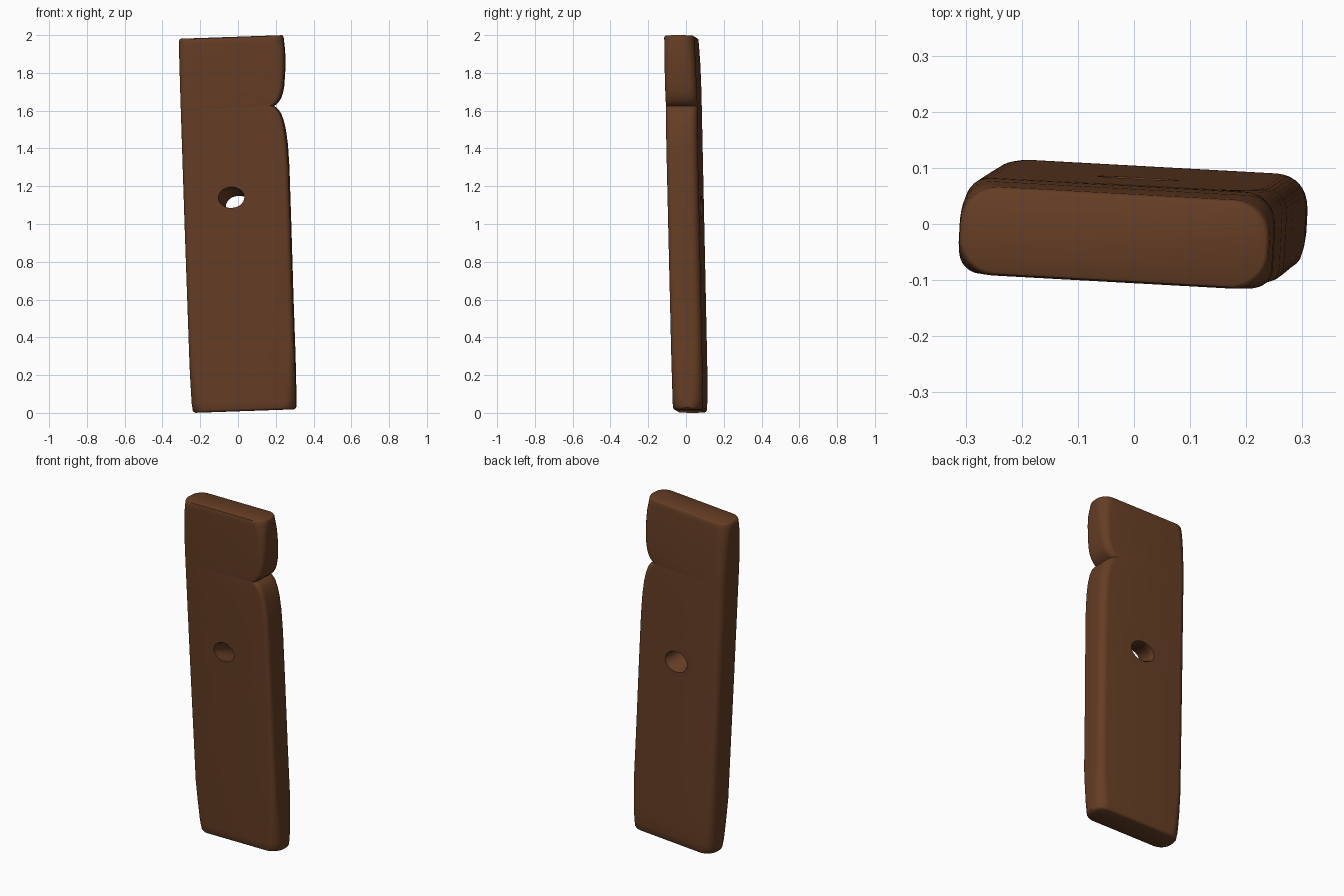
import bpy, bmesh, math
from mathutils import Vector

if "Cube" in bpy.data.objects:
    bpy.data.objects.remove(bpy.data.objects["Cube"])

# Key values along the height: (z, value)
RIGHT = [(0.0, .302), (.03, .309), (.2, .306), (.6, .292), (1.0, .28), (1.3, .27), (1.42, .262),
         (1.5, .251), (1.55, .239), (1.585, .226), (1.605, .213), (1.617, .2), (1.625, .188),
         (1.633, .2), (1.645, .213), (1.665, .226), (1.69, .235), (1.73, .243), (1.8, .248),
         (1.86, .25), (1.92, .248), (1.97, .243), (2.0, .24)]
LEFT = [(0.0, -.236), (.03, -.243), (.2, -.252), (1.0, -.28), (1.95, -.311), (2.0, -.309)]
FRONT_RADIUS = [(0, .07), (.08, .055), (.3, .03), (1.7, .025), (1.9, .04), (2, .07)]
BACK_RADIUS = [(0, .07), (.08, .06), (.3, .042), (1.7, .042), (1.9, .055), (2, .07)]
BACK_DEPTH = [(0, .076), (.1, .082), (1.7, .085), (1.85, .083), (2, .076)]
YAW, SLANT, TOP = 0.055, 0.035, 1.983


def lerp(table, z):
    if z <= table[0][0]:
        return table[0][1]
    for (a, va), (b, vb) in zip(table, table[1:]):
        if z <= b:
            return va + (vb - va) * (z - a) / (b - a)
    return table[-1][1]


def section(z, inset=0.0):
    """Rounded rectangle at height z, leaning and turned like the plank."""
    zr = z + 0.0155
    x0, x1 = lerp(LEFT, z) + inset, lerp(RIGHT, zr) - inset
    y0, y1 = -.081 + inset, lerp(BACK_DEPTH, z) - inset
    rf, rb = lerp(FRONT_RADIUS, z) - inset, lerp(BACK_RADIUS, z) - inset
    corners = [(x1 - rf, y0 + rf, rf, -90), (x1 - rb, y1 - rb, rb, 0),
               (x0 + rb, y1 - rb, rb, 90), (x0 + rf, y0 + rf, rf, 180)]
    lean = 0.025 * (1 - z)
    pts = []
    for cx, cy, r, start in corners:
        for k in range(9):
            a = math.radians(start + 90 * k / 8)
            x, y = cx + r * math.cos(a), cy + r * math.sin(a)
            pts.append(Vector((x + YAW * y, y - YAW * x + lean, z + SLANT * (x + .24))))
    return pts


def loft(name, rings):
    bm = bmesh.new()
    rows = [[bm.verts.new(p) for p in ring] for ring in rings]
    n = len(rows[0])
    for a, b in zip(rows, rows[1:]):
        for i in range(n):
            j = (i + 1) % n
            bm.faces.new((a[i], a[j], b[j], b[i]))
    bm.faces.new(rows[0][::-1])
    bm.faces.new(rows[-1])
    bmesh.ops.recalc_face_normals(bm, faces=bm.faces)
    mesh = bpy.data.meshes.new(name)
    bm.to_mesh(mesh)
    bm.free()
    obj = bpy.data.objects.new(name, mesh)
    bpy.context.collection.objects.link(obj)
    return obj


# Plank body with softened ends and a notch in the right edge
heights = {.012, .05, .08, .14, .2, .3, .45, TOP - .01, 1.95, 1.9}
heights |= {z - .0155 for z, _ in RIGHT if .5 < z < 1.95}
rings = [section(0, .012), section(.004, .004)]
rings += [section(z) for z in sorted(heights)]
rings += [section(TOP - .003, .003), section(TOP, .008)]
plank = loft("wooden_plank", rings)

# Slanted oval hole, slightly flared at the back
hole_rings = []
for y, grow in [(-.2, 1), (-.081, 1), (.03, .96), (.07, 1.0), (.083, 1.1), (.12, 1.4)]:
    t = (y + .081) / .164
    cx, cz = -.035 + .045 * t, 1.14 - .05 * t
    hole_rings.append([Vector((cx + .07 * grow * math.cos(a), y, cz + .055 * grow * math.sin(a)))
                       for a in (math.tau * k / 32 for k in range(32))])
cutter = loft("hole_cutter", hole_rings)
cutter.hide_render = True

bpy.context.view_layer.objects.active = plank
plank.select_set(True)
mod = plank.modifiers.new("hole", 'BOOLEAN')
mod.operation = 'DIFFERENCE'
mod.solver = 'EXACT'
mod.object = cutter
bpy.ops.object.modifier_apply(modifier=mod.name)
bpy.data.objects.remove(cutter, do_unlink=True)

# Brown wood
wood = bpy.data.materials.new("brown_wood")
wood.diffuse_color = (0.13, 0.047, 0.018, 1)
wood.use_nodes = True
wood.node_tree.nodes["Principled BSDF"].inputs["Base Color"].default_value = wood.diffuse_color
plank.data.materials.clear()
plank.data.materials.append(wood)
bpy.ops.object.shade_smooth_by_angle(angle=math.radians(35))
